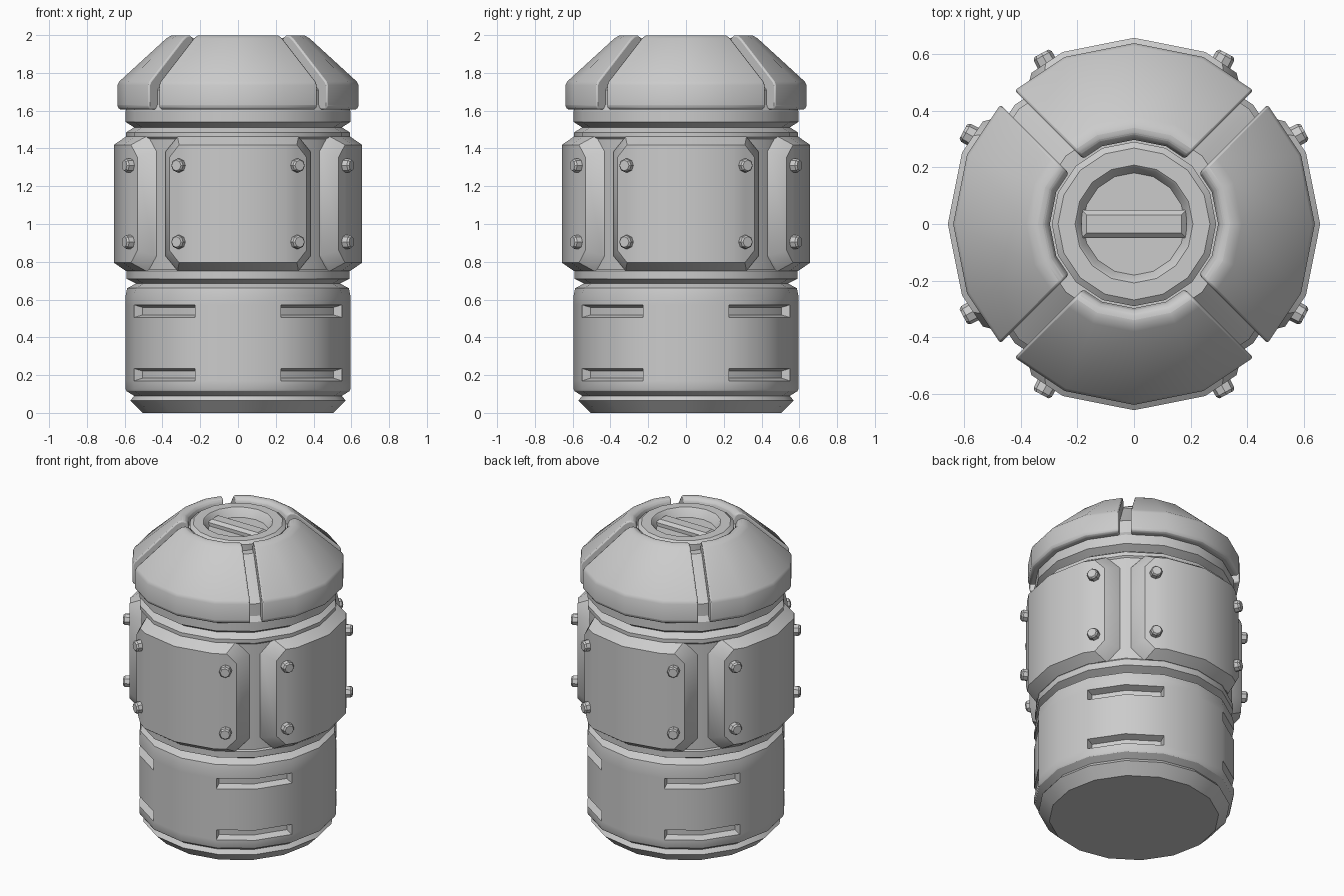
import bpy, bmesh, math
from mathutils import Matrix, Vector

cube = bpy.data.objects.get("Cube")
if cube:
    bpy.data.objects.remove(cube, do_unlink=True)

grey = bpy.data.materials.new("plain_grey")
grey.use_nodes = True
COLOUR = (0.6, 0.6, 0.6, 1)
grey.diffuse_color = COLOUR
grey.node_tree.nodes["Principled BSDF"].inputs["Base Color"].default_value = COLOUR

STEP = math.pi / 8  # sixteen-sided hull


def finish(bm, name, bevel=0.0, turn=0.0):
    bmesh.ops.recalc_face_normals(bm, faces=bm.faces)
    mesh = bpy.data.meshes.new(name)
    bm.to_mesh(mesh)
    bm.free()
    mesh.materials.append(grey)
    obj = bpy.data.objects.new(name, mesh)
    obj.rotation_euler.z = turn
    bpy.context.collection.objects.link(obj)
    if bevel:
        mod = obj.modifiers.new("soft_edges", "BEVEL")
        mod.width, mod.segments, mod.limit_method = bevel, 2, "ANGLE"
        mod.angle_limit = math.radians(35)
    bpy.ops.object.select_all(action="DESELECT")
    obj.select_set(True)
    bpy.context.view_layer.objects.active = obj
    bpy.ops.object.shade_smooth_by_angle(angle=math.radians(30))
    return obj


def lathe(profile, first=0, count=16, closed_profile=False):
    """Turn (radius, z) points; a full turn gets end caps, or a closed ring."""
    bm = bmesh.new()
    full = count == 16
    cols = []
    for i in range(first, first + count + (not full)):
        c, s = math.cos(i * STEP), math.sin(i * STEP)
        cols.append([bm.verts.new((r * c, r * s, z)) for r, z in profile])
    n = len(profile)
    for i in range(count):
        a, b = cols[i], cols[(i + 1) % len(cols)]
        for j in range(n if closed_profile else n - 1):
            k = (j + 1) % n
            bm.faces.new((a[j], b[j], b[k], a[k]))
    if not full:
        bm.faces.new(cols[0])
        bm.faces.new(cols[-1][::-1])
    elif not closed_profile:
        bm.faces.new([c[0] for c in cols][::-1])
        bm.faces.new([c[-1] for c in cols])
    bmesh.ops.recalc_face_normals(bm, faces=bm.faces)
    return bm


# Hull with grooves, and slots sunk into the lower band on each diagonal
slots = [(0.17, 0.235), (0.505, 0.572)]
hull = [(0.505, 0), (0.57, 0.065), (0.55, 0.09), (0.59, 0.115), (0.595, 0.125)]
hull += [(0.595, z) for pair in slots for z in pair]
hull += [(0.595, 0.62), (0.587, 0.66), (0.54, 0.685), (0.59, 0.71), (0.59, 0.75),
         (0.583, 0.76), (0.583, 1.45), (0.592, 1.46), (0.592, 1.485), (0.55, 1.512),
         (0.595, 1.54), (0.595, 1.6), (0.575, 1.63), (0.575, 1.71), (0.34, 1.93), (0.28, 1.93)]
bm = lathe(hull)
for low, high in slots:
    for q in range(4):
        region = []
        for f in bm.faces:
            c = f.calc_center_median()
            off = (math.atan2(c.y, c.x) - q * math.pi / 2) % (2 * math.pi)
            if low < c.z < high and STEP < off < 3 * STEP and len(f.verts) == 4:
                if all(low - 0.001 < v.co.z < high + 0.001 for v in f.verts):
                    region.append(f)
        bmesh.ops.inset_region(bm, faces=region, thickness=0.014, depth=-0.045,
                               use_even_offset=True)
finish(bm, "hull")

# Four cap panels separated by diagonal channels
panel = [(0.54, 1.605), (0.625, 1.605), (0.638, 1.62), (0.638, 1.735), (0.628, 1.755),
         (0.38, 1.982), (0.355, 1.997), (0.33, 2.0), (0.308, 1.988), (0.297, 1.96),
         (0.297, 1.9), (0.54, 1.68)]
GAP = 0.036
for q in range(4):
    bm = lathe(panel, 1, 6, True)
    for side in (-1, 1):
        normal = Vector((side, -1, 0)).normalized()
        bmesh.ops.bisect_plane(bm, geom=bm.verts[:] + bm.edges[:] + bm.faces[:],
                               plane_co=normal * -GAP, plane_no=normal, clear_outer=True)
        rim = [e for e in bm.edges if e.is_boundary]
        bmesh.ops.holes_fill(bm, edges=rim, sides=0)
    finish(bm, "cap_panel", 0.009, q * math.pi / 2)

# Hub ring with a tapered well, and a grip bar across it
hub = [(0.29, 1.88), (0.29, 1.968), (0.268, 1.985), (0.208, 1.985), (0.2, 1.978), (0.168, 1.9)]
finish(lathe(hub), "hub_ring")
bm = bmesh.new()
bmesh.ops.create_cube(bm, size=1, matrix=Matrix.Translation((0, 0, 1.93)) @ Matrix.Diagonal((0.37, 0.1, 0.08, 1)))
bmesh.ops.bevel(bm, geom=[e for e in bm.edges if all(v.co.z > 1.95 for v in e.verts)],
                offset=0.018, segments=1, affect="EDGES")
finish(bm, "grip_bar")


def hull_y(x, radius):
    """Depth of the sixteen-sided surface at a given x."""
    seg = 0 if abs(x) < radius * math.sin(STEP) else 1
    mid = (seg + 0.5) * STEP
    return (radius * math.cos(STEP / 2) - abs(x) * math.sin(mid)) / math.cos(mid)


# Armour plates: chamfered octagons wrapped around the hull
def plate(turn):
    bm = bmesh.new()
    rings = []
    for radius, half, reach, cut in ((0.657, 0.362, 0.312, 0.065),
                                     (0.595, 0.385, 0.355, 0.08),
                                     (0.55, 0.385, 0.355, 0.08)):
        shoulder = half - cut + 0.015
        knee = radius * math.sin(STEP)
        xs = [-half, -shoulder, -knee, 0, knee, shoulder, half]
        rows = []
        for sign in (1, -1):
            rows.append([bm.verts.new((x, -hull_y(x, radius),
                                       1.107 + sign * (reach - (cut if abs(x) == half else 0))))
                         for x in xs])
        rings.append(rows)
    top, bottom = rings[0]
    for i in range(6):
        bm.faces.new((top[i], top[i + 1], bottom[i + 1], bottom[i]))
    loops = [rows[0] + rows[1][::-1] for rows in rings]
    for a, b in zip(loops, loops[1:]):
        for i in range(len(a)):
            k = (i + 1) % len(a)
            bm.faces.new((a[i], a[k], b[k], b[i]))
    finish(bm, "armour_plate", 0, turn)


# Bolts with a chamfered head
def bolt(angle, z):
    bm = bmesh.new()
    for r1, r2, start, end in ((0.038, 0.036, 0.6, 0.675), (0.036, 0.028, 0.675, 0.685)):
        place = Matrix.Translation(((start + end) / 2, 0, z)) @ Matrix.Rotation(math.pi / 2, 4, "Y")
        bmesh.ops.create_cone(bm, cap_ends=True, segments=8, radius1=r1, radius2=r2,
                              depth=end - start, matrix=place)
    finish(bm, "bolt", 0, angle)


for q in range(4):
    turn = q * math.pi / 2
    plate(turn)
    for side in (-1, 1):
        for z in (0.905, 1.31):
            bolt(turn + side * math.radians(28.5), z)
